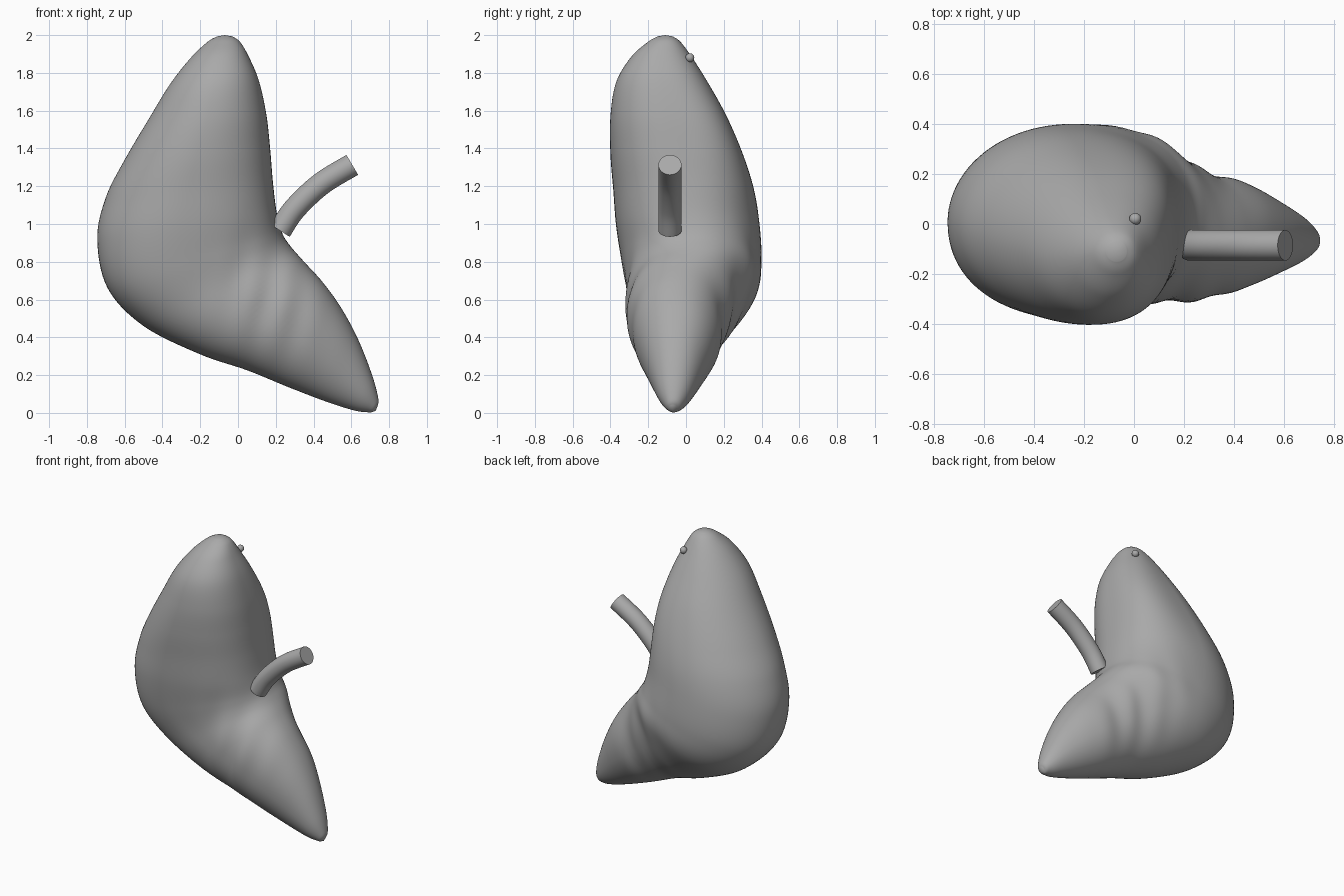
import bpy, math
from mathutils import Vector

cube = bpy.data.objects.get("Cube")
if cube:
    bpy.data.objects.remove(cube, do_unlink=True)

grey = bpy.data.materials.new("soft grey")
grey.use_nodes = True
colour = (0.4, 0.4, 0.4, 1)
grey.diffuse_color = colour
grey.node_tree.nodes["Principled BSDF"].inputs["Base Color"].default_value = colour

AROUND, STEPS = 96, 8

# Lobe cross-sections: outer edge x, z; inner edge x, z; front y, back y
SECTIONS = [
    (-.11, 1.993, -.03, 1.993, -.15, -.07),
    (-.16, 1.965, .01, 1.965, -.20, -.03),
    (-.25, 1.88, .055, 1.89, -.29, .03),
    (-.36, 1.74, .11, 1.76, -.37, .115),
    (-.47, 1.56, .15, 1.58, -.40, .215),
    (-.60, 1.34, .17, 1.40, -.40, .30),
    (-.70, 1.14, .185, 1.22, -.385, .36),
    (-.745, .92, .205, 1.06, -.37, .39),
    (-.69, .66, .235, .95, -.34, .40),
    (-.50, .46, .28, .88, -.315, .38),
    (-.20, .31, .35, .80, -.315, .285),
    (.05, .225, .45, .69, -.30, .21),
    (.27, .135, .55, .55, -.26, .17),
    (.48, .055, .64, .38, -.20, .095),
    (.62, .012, .71, .20, -.15, .03),
    (.69, .003, .742, .08, -.11, -.02),
    (.71, .004, .74, .04, -.09, -.05),
]


def spline(a, b, c, d, t):
    """Smooth value between b and c."""
    return b + t / 2 * (c - a + t * (2*a - 5*b + 4*c - d + t * (3*(b - c) + d - a)))


def refine(rows, steps):
    """Add smooth in-between cross-sections."""
    out = []
    last = len(rows) - 1
    for i in range(last):
        keys = [rows[max(0, i - 1)], rows[i], rows[i + 1], rows[min(last, i + 2)]]
        for k in range(steps):
            out.append([spline(*v, k / steps) for v in zip(*keys)])
    return out + [rows[-1]]


def bell(value, centre, width):
    return math.exp(-((value - centre) / width) ** 2)


def ripple(x, z):
    """Soft folds where the two lobes meet."""
    fade = bell(x, .18, .22) * bell(z, .6, .3)
    return .009 * fade * math.cos(math.tau * (x - .25 * z + .1) / .2)


def ring(row):
    """Oval whose four corners are blunt or slack depending on height."""
    ox, oz, ix, iz, front, back = row
    height = (oz + iz) / 2
    inner_back = .95 - .27 * bell(height, 1.5, .4) - .06 * bell(height, .8, .3)
    inner_front = .95 - .13 * bell(height, 1.1, .5)
    outer_front = 1.03 - .2 * bell(height, .75, .3)
    outer_back = 1.04 - .08 * bell(height, .7, .3)
    points = []
    for k in range(AROUND):
        a = math.tau * k / AROUND
        c, s = math.cos(a), math.sin(a)
        if c > 0:
            power = inner_back if s > 0 else inner_front
        else:
            power = outer_back if s > 0 else outer_front
        u = math.copysign(abs(c) ** power, c)
        v = math.copysign(abs(s) ** power, s)
        w = (1 + u) / 2
        x, z = ox + (ix - ox) * w, oz + (iz - oz) * w
        y = (front + back) / 2 + (back - front) / 2 * v + v * ripple(x, z)
        points.append(Vector((x, y, z)))
    return points


def finish(obj, angle):
    obj.data.materials.append(grey)
    bpy.ops.object.select_all(action="DESELECT")
    obj.select_set(True)
    bpy.context.view_layer.objects.active = obj
    bpy.ops.object.shade_smooth_by_angle(angle=math.radians(angle))


def loft(name, rings, start, end, angle):
    """Skin a row of rings and close both ends with fans."""
    n = len(rings[0])
    verts = [p for r in rings for p in r] + [start, end]
    first, final = len(verts) - 2, len(verts) - 1
    base = (len(rings) - 1) * n
    faces = []
    for k in range(n):
        j = (k + 1) % n
        faces.append((first, j, k))
        faces.append((final, base + k, base + j))
        for r in range(0, base, n):
            faces.append((r + k, r + j, r + n + j, r + n + k))
    mesh = bpy.data.meshes.new(name)
    mesh.from_pydata(verts, [], faces)
    obj = bpy.data.objects.new(name, mesh)
    bpy.context.collection.objects.link(obj)
    bpy.ops.object.select_all(action="DESELECT")
    obj.select_set(True)
    bpy.context.view_layer.objects.active = obj
    bpy.ops.object.mode_set(mode="EDIT")
    bpy.ops.mesh.select_all(action="SELECT")
    bpy.ops.mesh.normals_make_consistent(inside=False)
    bpy.ops.object.mode_set(mode="OBJECT")
    finish(obj, angle)


# Main lobed body
loft("lobed_body", [ring(r) for r in refine(SECTIONS, STEPS)],
     Vector((-.07, -.11, 2)), Vector((.73, -.07, .012)), 80)

# Curved tube leaving the inner notch
path = [Vector(p) for p in refine([(.222, -.085, .965), (.30, -.085, 1.08),
                                   (.44, -.085, 1.212), (.605, -.085, 1.313)], 8)]
tube_rings = []
for i, p in enumerate(path):
    along = (path[min(i + 1, len(path) - 1)] - path[max(i - 1, 0)]).normalized()
    side = Vector((0, 1, 0))
    up = along.cross(side)
    tube_rings.append([p + 0.061 * (side * math.cos(a) + up * math.sin(a))
                       for a in (math.tau * k / 32 for k in range(32))])
loft("curved_tube", tube_rings, path[0], path[-1], 40)

# Small bead on the back near the top
bpy.ops.mesh.primitive_uv_sphere_add(segments=20, ring_count=12, radius=.024,
                                     location=(.005, .02, 1.88))
bead = bpy.context.object
bead.name = "small_bead"
finish(bead, 80)
